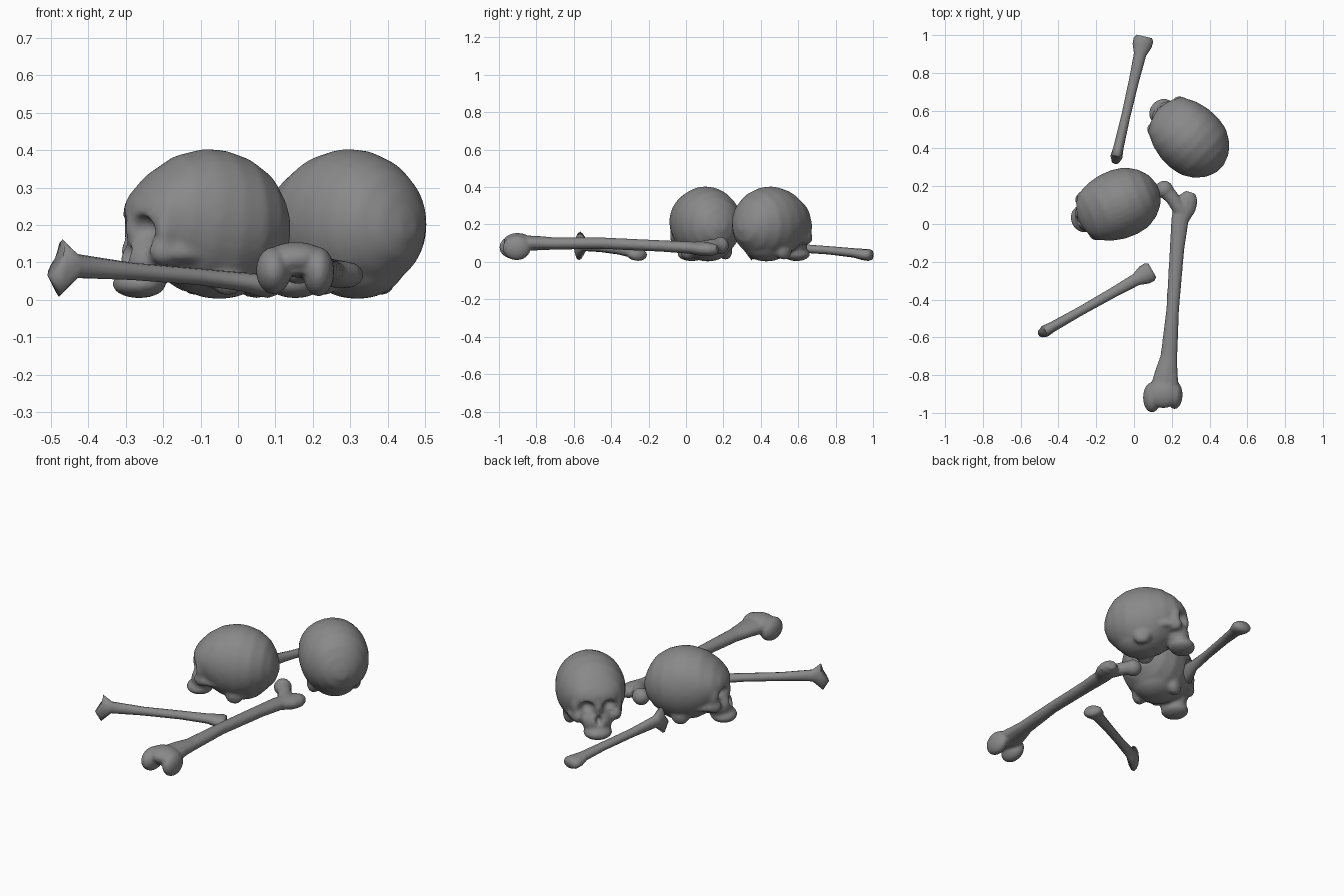
import bpy, bmesh, math
from mathutils import Vector, Matrix

bone_mat = bpy.data.materials.new("dark_bone")
bone_mat.diffuse_color = (0.25, 0.25, 0.25, 1)


def blob(bm, c, r):
    m = Matrix.Translation(c) @ Matrix.Diagonal((r[0], r[1], r[2], 1))
    bmesh.ops.create_uvsphere(bm, u_segments=24, v_segments=14, radius=1, matrix=m)


def pair(bm, c, r):
    for s in (1, -1):
        blob(bm, (c[0], c[1] * s, c[2]), r)


def loft(bm, sections, n=12):
    # each section: x, y, z, half width, half height
    rings = []
    pts = [Vector(s[:3]) for s in sections]
    for i, s in enumerate(sections):
        t = pts[min(i + 1, len(pts) - 1)] - pts[max(i - 1, 0)]
        side = Vector((t.y, -t.x, 0)).normalized()
        up = side.cross(t).normalized()
        ring = []
        for k in range(n):
            a = 2 * math.pi * k / n
            ring.append(bm.verts.new(pts[i] + side * s[3] * math.cos(a) + up * s[4] * math.sin(a)))
        rings.append(ring)
    faces = []
    for a, b in zip(rings, rings[1:]):
        for k in range(n):
            faces.append(bm.faces.new((a[k], a[(k + 1) % n], b[(k + 1) % n], b[k])))
    faces += [bm.faces.new(rings[0][::-1]), bm.faces.new(rings[-1])]
    bmesh.ops.recalc_face_normals(bm, faces=faces)


def to_mesh(name, bm):
    me = bpy.data.meshes.new(name)
    bm.to_mesh(me)
    bm.free()
    return me


def place(name, me, loc=(0, 0, 0), angle=0):
    ob = bpy.data.objects.new(name, me)
    bpy.context.collection.objects.link(ob)
    ob.location = loc
    ob.rotation_euler.z = math.radians(angle)
    me.polygons.foreach_set("use_smooth", [True] * len(me.polygons))
    if not me.materials:
        me.materials.append(bone_mat)
    return ob


def fuse(bm, voxel, smooth, cutter=None):
    # merge overlapping forms into one skin and return the finished mesh
    ob = place("fused_form", to_mesh("fused_form", bm))

    def remesh():
        m = ob.modifiers.new("skin", 'REMESH')
        m.mode = 'VOXEL'
        m.voxel_size = voxel
    remesh()
    if cutter:
        m = ob.modifiers.new("hollows", 'BOOLEAN')
        m.operation = 'DIFFERENCE'
        m.object = cutter
        remesh()
    m = ob.modifiers.new("soften", 'SMOOTH')
    m.factor = 0.5
    m.iterations = smooth
    dg = bpy.context.evaluated_depsgraph_get()
    me = bpy.data.meshes.new_from_object(ob.evaluated_get(dg))
    bpy.data.objects.remove(ob)
    return me


# skull hollows: eye sockets and nose opening
bm = bmesh.new()
pair(bm, (0.215, 0.062, 0.19), (0.065, 0.042, 0.038))
blob(bm, (0.225, 0, 0.122), (0.04, 0.02, 0.03))
cutter = place("skull_hollows", to_mesh("skull_hollows", bm))
cutter.hide_render = True

# skull, facing local +x: cranium stations are x, half width, top, bottom
bm = bmesh.new()
cranium = [(-0.243, 0.03, 0.23, 0.17), (-0.222, 0.085, 0.285, 0.11), (-0.18, 0.133, 0.337, 0.058),
           (-0.12, 0.17, 0.378, 0.025), (-0.05, 0.183, 0.4, 0.006), (0.02, 0.181, 0.406, 0.02),
           (0.09, 0.165, 0.388, 0.06), (0.15, 0.136, 0.343, 0.12), (0.187, 0.095, 0.297, 0.175),
           (0.207, 0.04, 0.26, 0.215)]
loft(bm, [(x, 0, (t + b) / 2, w, (t - b) / 2) for x, w, t, b in cranium], 32)
blob(bm, (-0.05, 0, 0.085), (0.13, 0.12, 0.083))      # base
blob(bm, (0.15, 0, 0.235), (0.058, 0.12, 0.035))      # brow
blob(bm, (0.1, 0, 0.17), (0.09, 0.11, 0.08))          # face core
blob(bm, (0.188, 0, 0.19), (0.03, 0.026, 0.06))       # nose bridge
blob(bm, (0.16, 0, 0.1), (0.065, 0.083, 0.07))        # upper jaw
blob(bm, (0.18, 0, 0.042), (0.072, 0.077, 0.038))     # teeth
pair(bm, (0.145, 0.1, 0.13), (0.045, 0.035, 0.04))    # cheekbones
pair(bm, (0.145, 0.113, 0.19), (0.032, 0.024, 0.06))  # outer eye rims
pair(bm, (0.07, 0.125, 0.125), (0.09, 0.022, 0.025))  # cheek arches
pair(bm, (-0.03, 0.11, 0.06), (0.05, 0.035, 0.05))    # bumps behind the ears
skull = fuse(bm, 0.009, 5, cutter)
bpy.data.objects.remove(cutter)
place("skull_front", skull, (-0.0975, 0.0975, 0), 202)
place("skull_back", skull, (0.2825, 0.465, 0), 136)

# thigh bone: shaft, neck, ball head and twin knuckles
bm = bmesh.new()
loft(bm, [(0.155, -0.955, 0.1, 0.08, 0.03), (0.163, -0.86, 0.1, 0.076, 0.042),
          (0.172, -0.78, 0.1, 0.06, 0.038), (0.185, -0.7, 0.098, 0.045, 0.033),
          (0.205, -0.45, 0.1, 0.034, 0.031), (0.228, -0.13, 0.085, 0.039, 0.031),
          (0.243, 0.02, 0.076, 0.047, 0.033), (0.27, 0.09, 0.068, 0.06, 0.038),
          (0.289, 0.135, 0.066, 0.052, 0.036), (0.3, 0.168, 0.066, 0.028, 0.024)])
loft(bm, [(0.255, 0.06, 0.075, 0.04, 0.034), (0.205, 0.135, 0.085, 0.037, 0.036),
          (0.165, 0.18, 0.09, 0.042, 0.038)])
blob(bm, (0.16, 0.183, 0.088), (0.048, 0.046, 0.046))
blob(bm, (0.095, -0.918, 0.078), (0.047, 0.08, 0.063))
blob(bm, (0.215, -0.905, 0.075), (0.042, 0.075, 0.066))
blob(bm, (0.155, -0.9, 0.11), (0.085, 0.075, 0.044))
place("thigh_bone", fuse(bm, 0.008, 2))

# arm bone: tall flared end at -x, wide flat end at +x, used twice
bm = bmesh.new()
loft(bm, [(-0.334, 0, 0.095, 0.024, 0.04), (-0.318, 0, 0.085, 0.032, 0.077),
          (-0.268, 0, 0.09, 0.027, 0.032), (-0.1, 0, 0.076, 0.024, 0.023),
          (0.1, 0, 0.062, 0.027, 0.022), (0.24, 0, 0.048, 0.033, 0.025),
          (0.287, 0, 0.04, 0.051, 0.03), (0.32, 0, 0.037, 0.053, 0.032),
          (0.338, 0, 0.037, 0.042, 0.026)])
arm = to_mesh("arm_bone", bm)
place("arm_bone_front", arm, (-0.197, -0.412, 0), 29.5)
place("arm_bone_back", arm, (-0.022, 0.664, 0), 77)
